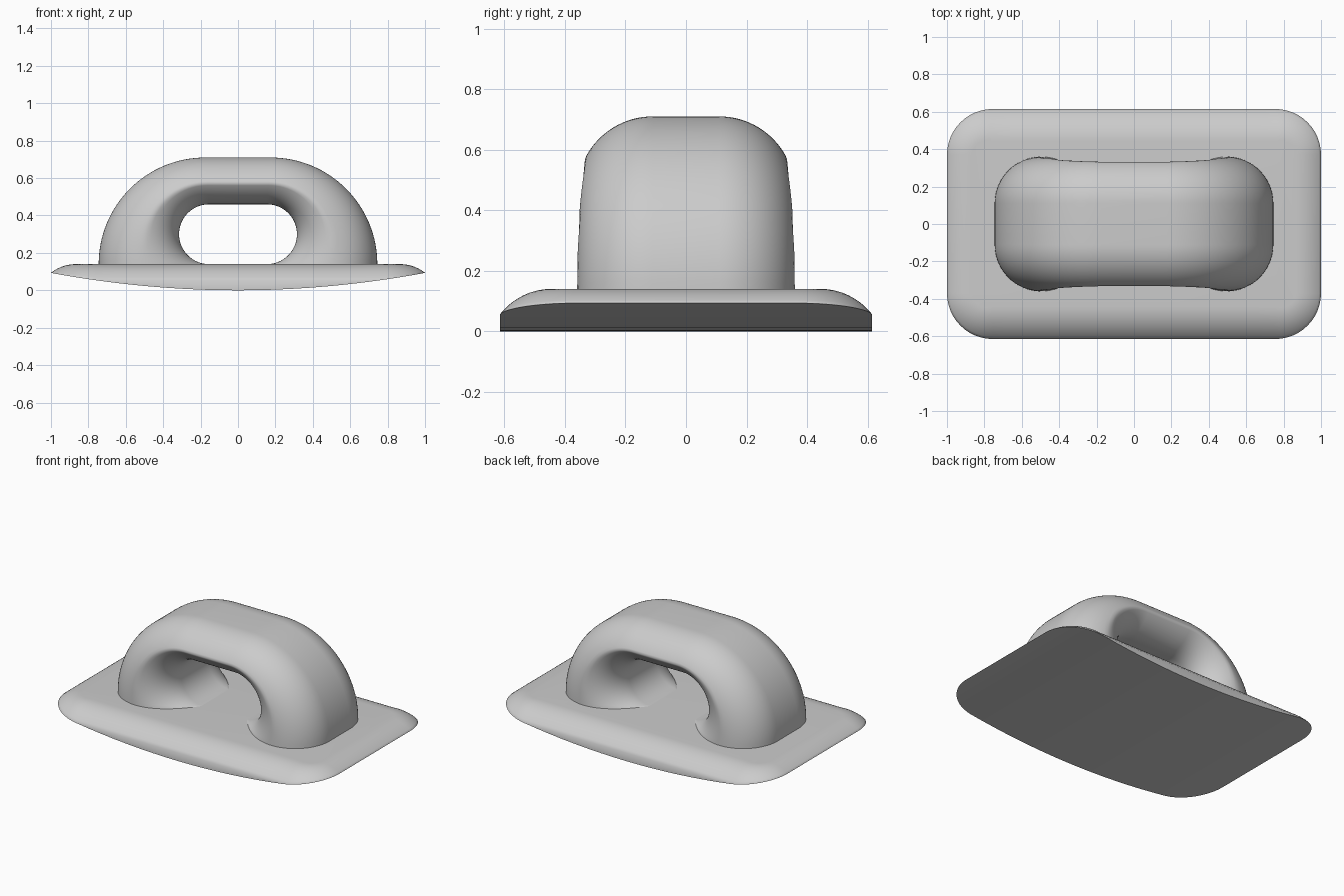
import bpy, bmesh
from math import sin, cos, acos, sqrt, pi, radians

cube = bpy.data.objects.get("Cube")
if cube:
    bpy.data.objects.remove(cube, do_unlink=True)

grey = bpy.data.materials.new("light_grey")
grey.use_nodes = True
grey.diffuse_color = (0.6, 0.6, 0.6, 1)
grey.node_tree.nodes["Principled BSDF"].inputs["Base Color"].default_value = grey.diffuse_color

FLOOR = 0.14  # top of the base plate


def finish(name, bm):
    bmesh.ops.recalc_face_normals(bm, faces=bm.faces)
    mesh = bpy.data.meshes.new(name)
    bm.to_mesh(mesh)
    bm.free()
    obj = bpy.data.objects.new(name, mesh)
    bpy.context.collection.objects.link(obj)
    mesh.materials.append(grey)
    bpy.ops.object.select_all(action='DESELECT')
    obj.select_set(True)
    bpy.context.view_layer.objects.active = obj
    bpy.ops.object.shade_smooth_by_angle(angle=radians(60))


def bridge(bm, a, b, closed=True):
    n = len(a)
    for i in range(n if closed else n - 1):
        j = (i + 1) % n
        bm.faces.new((a[i], a[j], b[j], b[i]))


# Base plate: rounded rectangle, rocker-curved underside, rounded upper rim
def build_base():
    half_x, half_y, corner, rim, rise = 1.0, 0.615, 0.245, 0.22, 0.093
    side_steps, corner_steps, rim_steps = 16, 12, 10
    cx, cy = half_x - corner, half_y - corner
    # half outline, from the -x end to the +x end along the back
    half = []
    for k in range(corner_steps + 1):
        a = pi - pi / 2 * k / corner_steps
        half.append((-cx + corner * cos(a), cy + corner * sin(a), cos(a), sin(a)))
    for k in range(1, side_steps):
        half.append((-cx + 2 * cx * k / side_steps, half_y, 0, 1))
    half += [(-x, y, -nx, ny) for x, y, nx, ny in half[corner_steps::-1]]
    outline = half + [(x, -y, nx, -ny) for x, y, nx, ny in reversed(half)]

    bm = bmesh.new()
    bottom = [bm.verts.new((x, y, rise * x * x)) for x, y, nx, ny in outline]
    rings = []
    for r in range(rim_steps + 1):
        ring = []
        for x, y, nx, ny in outline:
            edge_z = max(rise * x * x, rise * cx * cx) + 0.001
            end = acos(1 - (FLOOR - edge_z) / rim)
            t = end * (1 - r / rim_steps)
            inset = rim * (sin(end) - sin(t))
            ring.append(bm.verts.new((x - nx * inset, y - ny * inset,
                                      FLOOR - rim * (1 - cos(t)))))
        rings.append(ring)
    bridge(bm, bottom, rings[0])
    for a, b in zip(rings, rings[1:]):
        bridge(bm, a, b)
    bm.faces.new(rings[-1])
    n = len(half)
    bridge(bm, bottom[:n], bottom[:n - 1:-1], closed=False)
    finish("base_plate", bm)


# Handle: arch with a stadium-shaped opening and deeply rounded edges
def build_handle():
    out_x, out_r = 0.175, 0.57
    in_x, in_z, in_r = 0.155, 0.3, 0.16
    steps, across = 32, 32

    def swell(u, flat, radius):
        u = min(max(u, 0), radius)
        return flat + sqrt(radius ** 2 - (radius - u) ** 2)

    def half_depth(x, z):
        u_out = out_r - sqrt(max(abs(x) - out_x, 0) ** 2 + (z - FLOOR) ** 2)
        u_in = sqrt(max(abs(x) - in_x, 0) ** 2 + (z - in_z) ** 2) - in_r
        return min(swell(u_out, 0.11, 0.25), swell(u_in, 0.14, 0.22))

    # matching inner and outer points down the right half, then mirrored
    half = []
    for k in range(steps + 1):
        f = k / steps
        a, b = pi / 2 - pi * f, pi / 2 * (1 - f)
        half.append((in_x + in_r * cos(a), in_z + in_r * sin(a),
                     out_x + out_r * cos(b), FLOOR + out_r * sin(b)))
    stations = [(-xi, zi, -xo, zo) for xi, zi, xo, zo in reversed(half)] + half

    bm = bmesh.new()
    loops = []
    for xi, zi, xo, zo in stations:
        back, front = [], []
        for k in range(across + 1):
            f = (1 - cos(pi * k / across)) / 2
            x, z = xi + (xo - xi) * f, zi + (zo - zi) * f
            y = half_depth(x, z)
            back.append(bm.verts.new((x, y, z)))
            front.append(bm.verts.new((x, -y, z)))
        loops.append(back + front[::-1])
    for a, b in zip(loops, loops[1:]):
        bridge(bm, a, b)
    # sink both feet slightly into the plate
    for loop in (loops[0], loops[-1]):
        for v in loop:
            v.co.z -= 0.003
        bm.faces.new(loop)
    finish("handle", bm)


build_base()
build_handle()
